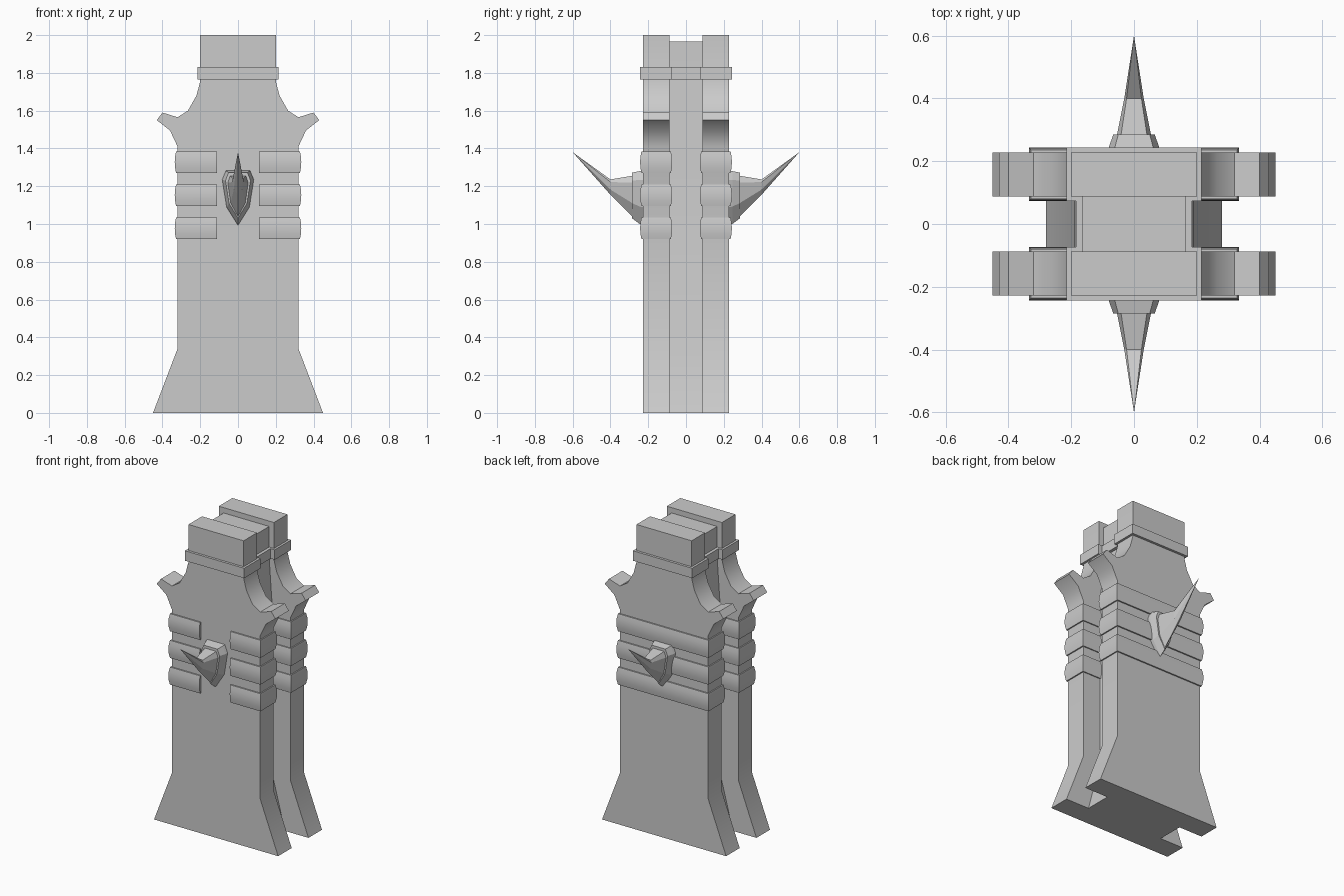
import bpy, bmesh, math

if "Cube" in bpy.data.objects:
    bpy.data.objects.remove(bpy.data.objects["Cube"])

stone = bpy.data.materials.new("grey stone")
stone.diffuse_color = (0.6, 0.6, 0.6, 1)
stone.use_nodes = True
stone.node_tree.nodes["Principled BSDF"].inputs["Base Color"].default_value = stone.diffuse_color


def loft(name, rings, smooth=False):
    """Skin a stack of point rings, cap both ends, merge collapsed points."""
    bm = bmesh.new()
    rows = [[bm.verts.new(p) for p in ring] for ring in rings]
    n = len(rows[0])
    for a, b in zip(rows, rows[1:]):
        for i in range(n):
            j = (i + 1) % n
            bm.faces.new((a[i], a[j], b[j], b[i]))
    bm.faces.new(rows[0])
    bm.faces.new(rows[-1])
    bmesh.ops.remove_doubles(bm, verts=bm.verts, dist=1e-5)
    bmesh.ops.recalc_face_normals(bm, faces=bm.faces)
    if smooth:
        for f in bm.faces:
            f.smooth = True
        for e in bm.edges:
            e.smooth = e.calc_face_angle(3.0) < math.radians(30)
    me = bpy.data.meshes.new(name)
    bm.to_mesh(me)
    bm.free()
    me.materials.append(stone)
    ob = bpy.data.objects.new(name, me)
    bpy.context.collection.objects.link(ob)
    return ob


def extrude_profile(name, half, y0, y1):
    """Mirror a half outline (x, z) and extrude it along y."""
    outline = half + [(-x, z) for x, z in reversed(half)]
    return loft(name, [[(x, y, z) for x, z in outline] for y in (y0, y1)], True)


def box(name, x0, x1, y0, y1, z0, z1):
    return loft(name, [[(x0, y0, z), (x1, y0, z), (x1, y1, z), (x0, y1, z)]
                       for z in (z0, z1)])


def band(name, x0, x1, y0, y1, z0, z1):
    """Band with a slightly bulging, smooth outer surface."""
    rings = []
    for t in (0, 0.25, 0.5, 0.75, 1):
        d = 0.007 * (2 * t - 1) ** 2
        z = z0 + (z1 - z0) * t
        a = x0 if x0 > 0 else x0 + d
        b = x1 if x1 < 0 else x1 - d
        rings.append([(a, y0 + d, z), (b, y0 + d, z), (b, y1 - d, z), (a, y1 - d, z)])
    return loft(name, rings, True)


def shield(y, w, top, bottom):
    """Seven-sided shield ring used by the spike and its plate."""
    h = top - bottom
    half = [(0.76 * w, top), (w, top - 0.17 * h), (0.72 * w, top - 0.67 * h)]
    pts = half + [(0, bottom)] + [(-x, z) for x, z in reversed(half)]
    return [(x, y, z) for x, z in pts]


# outer slabs with flared foot, hooked shoulders and neck
slab = [(0.45, 0), (0.32, 0.34), (0.32, 1.41), (0.36, 1.495), (0.43, 1.55),
        (0.40, 1.59), (0.32, 1.565), (0.265, 1.60), (0.22, 1.68), (0.20, 1.755),
        (0.20, 2.0)]
# narrower core between the slabs
core = [(0.28, 0), (0.19, 0.34), (0.19, 1.41), (0.165, 1.76), (0.165, 1.965)]
extrude_profile("core", core, -0.088, 0.088)
box("core_collar", -0.185, 0.185, -0.08, 0.08, 1.765, 1.83)

band_heights = [(0.92, 1.035), (1.095, 1.21), (1.27, 1.385)]
for side, s in (("front", -1), ("back", 1)):
    extrude_profile(side + "_slab", slab, s * 0.087, s * 0.227)
    y0, y1 = sorted((s * 0.073, s * 0.243))
    box(side + "_collar", -0.215, 0.215, y0, y1, 1.765, 1.83)

    # bands: split in the middle at the front, unbroken at the back
    spans = [(-0.335, -0.11), (0.11, 0.335)] if s < 0 else [(-0.335, 0.335)]
    for z0, z1 in band_heights:
        for x0, x1 in spans:
            band(side + "_band", x0, x1, y0, y1, z0, z1)

    # shield plate and upswept spike
    loft(side + "_spike", [
        shield(s * 0.22, 0.085, 1.285, 0.99),
        shield(s * 0.245, 0.08, 1.28, 1.0),
        shield(s * 0.285, 0.066, 1.272, 1.03),
        shield(s * 0.285, 0.054, 1.255, 1.04),
        shield(s * 0.40, 0.031, 1.236, 1.155),
        [(0, s * 0.6, 1.38)] * 7,
    ])
